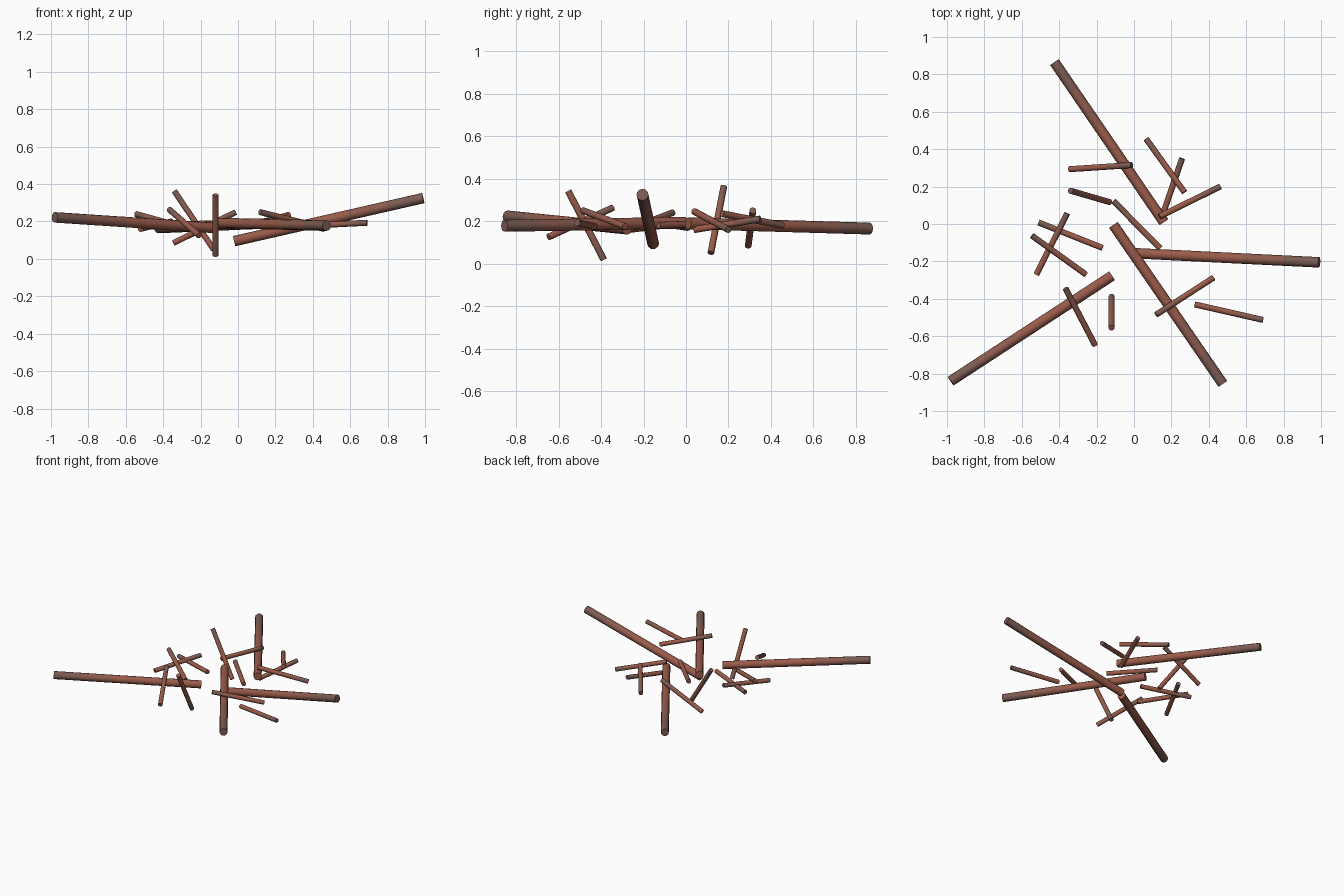
import bpy, bmesh
from mathutils import Vector

if "Cube" in bpy.data.objects:
    bpy.data.objects.remove(bpy.data.objects["Cube"])


def material(name, rgb):
    m = bpy.data.materials.new(name)
    m.diffuse_color = (*rgb, 1)
    m.use_nodes = True
    m.node_tree.nodes["Principled BSDF"].inputs["Base Color"].default_value = m.diffuse_color
    return m


# bark colours, from the fresh end to the weathered end
BARK = [material("red_brown_bark", (0.32, 0.105, 0.068)),
        material("dull_brown_bark", (0.265, 0.105, 0.075)),
        material("grey_brown_bark", (0.20, 0.105, 0.085))]
BANDS = [(0.0, 0), (0.6, 1), (0.82, 2), (1.0, 2)]


def stick(name, fresh, grey, radius, sides=12):
    """Round stick between two end centres; the second end is weathered."""
    a, b = Vector(fresh), Vector(grey)
    turn = (b - a).to_track_quat('Z', 'Y').to_matrix()
    length = (b - a).length
    bm = bmesh.new()
    bmesh.ops.create_cone(bm, cap_ends=True, segments=sides, radius1=radius,
                          radius2=radius, depth=length)
    for t, _ in BANDS[1:-1]:
        bmesh.ops.bisect_plane(bm, geom=bm.verts[:] + bm.edges[:] + bm.faces[:],
                               plane_co=(0, 0, (t - 0.5) * length), plane_no=(0, 0, 1))
    for f in bm.faces:
        t = f.calc_center_median().z / length + 0.5
        f.material_index = [i for s, i in BANDS if t >= s - 0.001][-1]
        f.smooth = abs(f.normal.z) < 0.5
    for e in bm.edges:
        if any(not f.smooth for f in e.link_faces):
            e.smooth = False
    for v in bm.verts:
        v.co = turn @ v.co + (a + b) / 2
    me = bpy.data.meshes.new(name)
    bm.to_mesh(me)
    bm.free()
    for m in BARK:
        me.materials.append(m)
    ob = bpy.data.objects.new(name, me)
    bpy.context.collection.objects.link(ob)


# four long logs pointing outwards
LOGS = [((0.16, 0.01, 0.19), (-0.425, 0.865, 0.165)),
        ((-0.02, -0.155, 0.095), (0.99, -0.205, 0.325)),
        ((-0.118, -0.277, 0.165), (-0.98, -0.84, 0.222)),
        ((-0.11, -0.005, 0.192), (0.475, -0.855, 0.178))]
for i, (a, b) in enumerate(LOGS):
    stick(f"log_{i + 1}", a, b, 0.028)

# thin kindling scattered round the middle
TWIGS = [((0.27, 0.17, 0.235), (0.065, 0.455, 0.18)),
         ((0.15, 0.04, 0.16), (0.257, 0.35, 0.21)),
         ((0.137, 0.04, 0.245), (0.46, 0.2, 0.16)),
         ((-0.345, 0.293, 0.085), (-0.012, 0.315, 0.25)),
         ((-0.13, 0.117, 0.05), (-0.34, 0.178, 0.362)),
         ((0.14, -0.13, 0.18), (-0.11, 0.123, 0.19)),
         ((-0.168, -0.128, 0.19), (-0.51, 0.008, 0.17)),
         ((-0.522, -0.27, 0.16), (-0.357, 0.057, 0.2)),
         ((-0.257, -0.27, 0.16), (-0.545, -0.063, 0.24)),
         ((-0.208, -0.648, 0.125), (-0.366, -0.345, 0.263)),
         ((-0.12, -0.555, 0.342), (-0.12, -0.387, 0.018)),
         ((0.425, -0.287, 0.175), (0.118, -0.485, 0.25)),
         ((0.325, -0.43, 0.175), (0.69, -0.513, 0.193))]
for i, (a, b) in enumerate(TWIGS):
    stick(f"twig_{i + 1}", a, b, 0.016)
